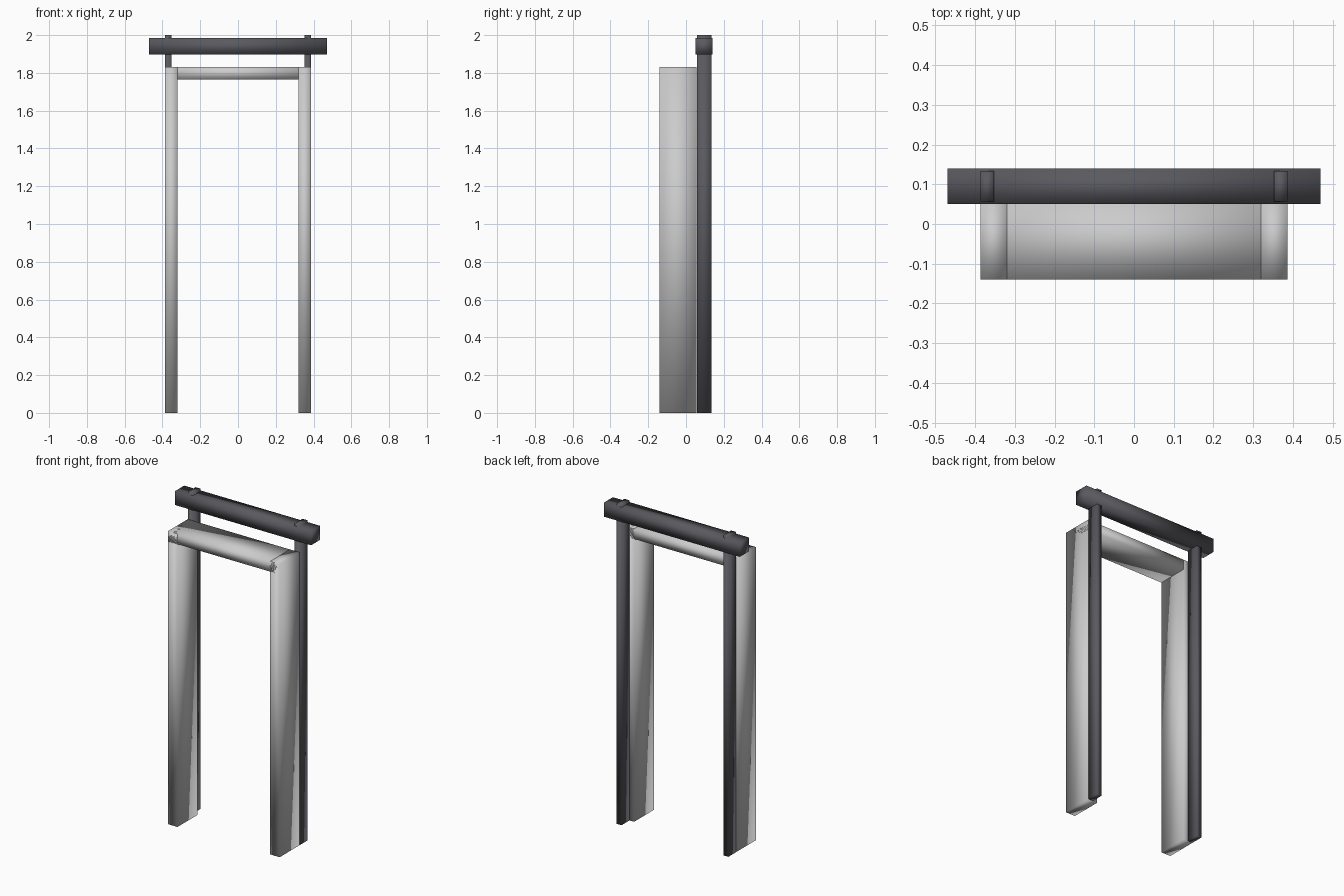
import bpy
import bmesh

if "Cube" in bpy.data.objects:
    bpy.data.objects.remove(bpy.data.objects["Cube"])

dark = bpy.data.materials.new("dark_wood")
dark.diffuse_color = (0.10, 0.10, 0.115, 1)
dark.use_nodes = True
dark.node_tree.nodes["Principled BSDF"].inputs["Base Color"].default_value = dark.diffuse_color


def box(name, x, y, z, mat=None):
    """Soft-shaded box from (min, max) ranges."""
    bm = bmesh.new()
    bmesh.ops.create_cube(bm, size=1)
    for v in bm.verts:
        v.co = [r[0] if c < 0 else r[1] for c, r in zip(v.co, (x, y, z))]
    for f in bm.faces:
        f.smooth = True
    me = bpy.data.meshes.new(name)
    bm.to_mesh(me)
    bm.free()
    if mat:
        me.materials.append(mat)
    ob = bpy.data.objects.new(name, me)
    bpy.context.collection.objects.link(ob)
    return ob


# Light door frame: two jambs and a lintel running across their full width
depth = (-0.14, 0.055)
for side, s in (("left", -1), ("right", 1)):
    box(side + "_jamb", sorted((s * 0.32, s * 0.386)), depth, (0, 1.83))
    # Dark post behind each jamb, poking through the top beam
    box(side + "_post", sorted((s * 0.352, s * 0.386)), (0.057, 0.134), (0, 2.0), dark)
box("lintel", (-0.386, 0.386), depth, (1.766, 1.83))

# Dark beam across the posts
box("top_beam", (-0.47, 0.47), (0.05, 0.14), (1.898, 1.985), dark)
